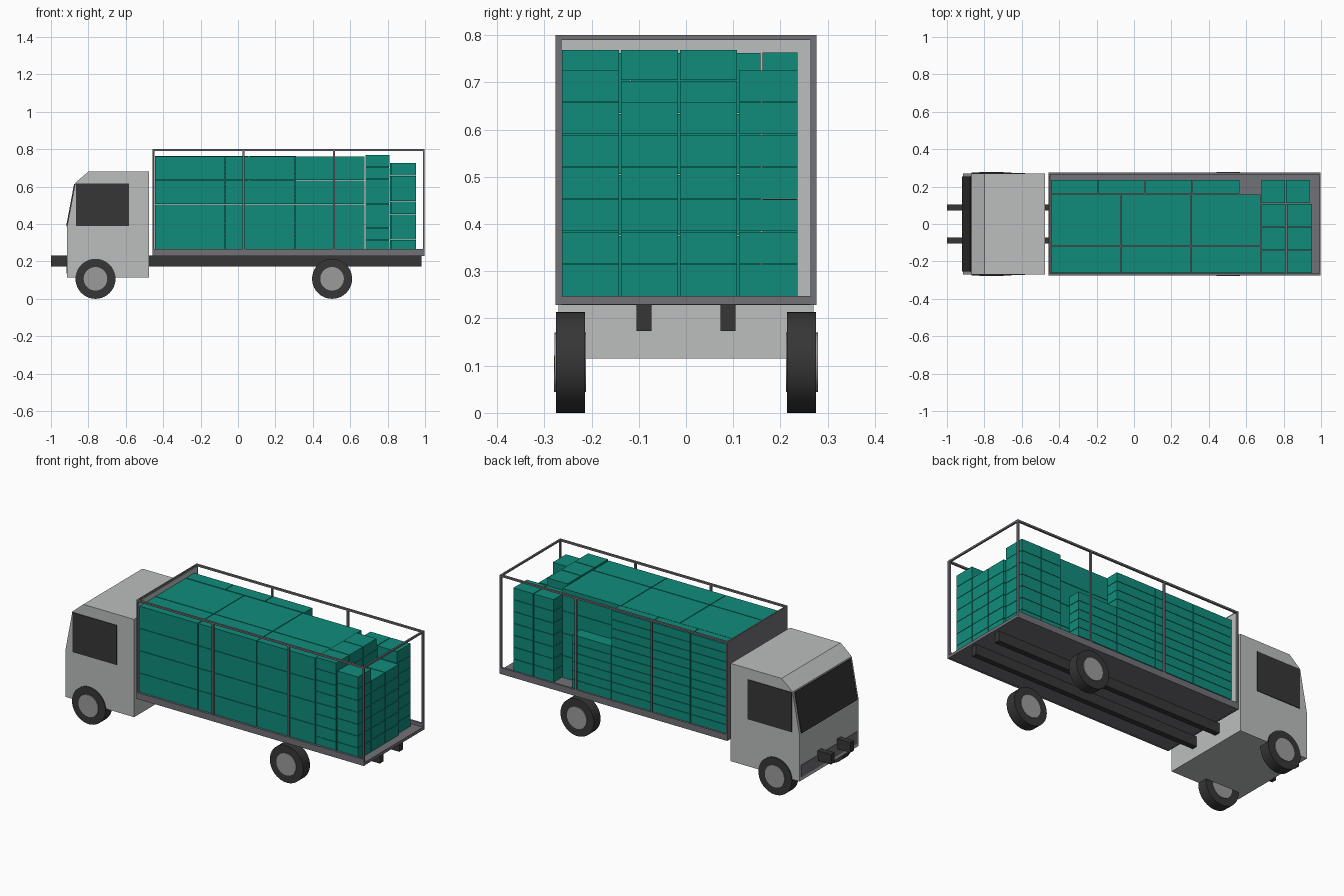
import bpy, bmesh, math
from mathutils import Matrix, Vector

if "Cube" in bpy.data.objects:
    bpy.data.objects.remove(bpy.data.objects["Cube"])


def material(name, rgb):
    m = bpy.data.materials.new(name)
    m.diffuse_color = (*rgb, 1)
    m.use_nodes = True
    m.node_tree.nodes["Principled BSDF"].inputs["Base Color"].default_value = m.diffuse_color
    return m


TEAL = material("teal_box", (0.005, 0.262, 0.198))
CAB = material("pale_grey", (0.50, 0.52, 0.515))
FRAME = material("frame_grey", (0.165, 0.165, 0.185))
DARK = material("near_black", (0.037, 0.037, 0.037))
HUB = material("hub_grey", (0.33, 0.33, 0.33))


def finish(name, bm, mat):
    bmesh.ops.recalc_face_normals(bm, faces=bm.faces)
    me = bpy.data.meshes.new(name)
    bm.to_mesh(me)
    bm.free()
    me.materials.append(mat)
    ob = bpy.data.objects.new(name, me)
    bpy.context.collection.objects.link(ob)
    return ob


def add_box(bm, x0, x1, y0, y1, z0, z1):
    size = Matrix.Diagonal((x1 - x0, y1 - y0, z1 - z0, 1))
    place = Matrix.Translation(((x0 + x1) / 2, (y0 + y1) / 2, (z0 + z1) / 2))
    bmesh.ops.create_cube(bm, size=1, matrix=place @ size)


def box(name, mat, *bounds):
    bm = bmesh.new()
    add_box(bm, *bounds)
    return finish(name, bm, mat)


def prism(name, mat, profile, half_width):
    """Side profile in x and z, extruded across y."""
    bm = bmesh.new()
    face = bm.faces.new([bm.verts.new((x, -half_width, z)) for x, z in profile])
    geo = bmesh.ops.extrude_face_region(bm, geom=[face])["geom"]
    verts = [v for v in geo if isinstance(v, bmesh.types.BMVert)]
    bmesh.ops.translate(bm, verts=verts, vec=(0, 2 * half_width, 0))
    return finish(name, bm, mat)


def disc(name, mat, x, y0, y1, z, r):
    bm = bmesh.new()
    place = Matrix.Translation((x, (y0 + y1) / 2, z)) @ Matrix.Rotation(math.pi / 2, 4, 'X')
    bmesh.ops.create_cone(bm, cap_ends=True, segments=40, radius1=r, radius2=r,
                          depth=abs(y1 - y0), matrix=place)
    ob = finish(name, bm, mat)
    bpy.context.view_layer.objects.active = ob
    ob.select_set(True)
    bpy.ops.object.shade_smooth_by_angle(angle=math.radians(35))
    ob.select_set(False)


def stack(name, x0, x1, y0, y1, rows, height, gap=0.004):
    """Pile of equal boxes resting on the load floor."""
    bm = bmesh.new()
    g = gap / 2
    for i in range(rows):
        z = 0.248 + i * height
        add_box(bm, x0 + g, x1 - g, y0 + g, y1 - g, z, z + height - 0.002)
    finish(name, bm, TEAL)


# Cab body
prism("cab", CAB, [(-0.475, 0.115), (-0.475, 0.68), (-0.80, 0.68), (-0.87, 0.62),
                   (-0.915, 0.38), (-0.915, 0.115)], 0.27)

# Windscreen: thin plate along the slanted cab front
low, high = Vector((-0.915, 0.38)), Vector((-0.87, 0.62))
a, b = low.lerp(high, 0.03), low.lerp(high, 0.97)
out = Vector((-0.005, 0.001))
prism("windscreen", DARK, [a, b, b + out, a + out], 0.255)

# Front grille panel
box("grille", FRAME, -0.918, -0.91, -0.255, 0.255, 0.135, 0.205)

for s, side in ((-1, "right"), (1, "left")):
    # Side window
    box("side_window_" + side, DARK, -0.867, -0.584, *sorted((s * 0.268, s * 0.274)), 0.388, 0.617)
    # Chassis rail
    box("chassis_rail_" + side, DARK, -1.0, 0.98, s * 0.089 - 0.016, s * 0.089 + 0.016, 0.173, 0.231)
    # Wheels
    for x, end in ((-0.762, "front"), (0.503, "rear")):
        disc(f"{end}_tyre_{side}", DARK, x, s * 0.214, s * 0.275, 0.107, 0.107)
        disc(f"{end}_hub_{side}", HUB, x, s * 0.212, s * 0.279, 0.107, 0.063)
    # Bed side rail, top rail and posts
    ys = sorted((s * 0.264, s * 0.276))
    box("bed_side_rail_" + side, FRAME, -0.455, 0.998, *ys, 0.229, 0.266)
    box("top_rail_" + side, FRAME, -0.455, 0.998, *ys, 0.79, 0.80)
    for i, x in enumerate((0.03, 0.513, 0.993)):
        box(f"post_{side}_{i + 1}", FRAME, x - 0.005, x + 0.005, *ys, 0.26, 0.795)

# Load floor, rear top rail and headboard with pale lining
box("load_floor", FRAME, -0.455, 0.998, -0.275, 0.275, 0.23, 0.247)
box("rear_top_rail", FRAME, 0.988, 0.998, -0.27, 0.27, 0.79, 0.80)
box("headboard", FRAME, -0.457, -0.449, -0.276, 0.276, 0.229, 0.80)
box("headboard_lining", CAB, -0.45, -0.447, -0.264, 0.264, 0.247, 0.79)

# Main load: three lengths of large boxes, two rows across
for i in range(3):
    x = -0.447 + i * 0.3755
    stack(f"large_boxes_{i + 1}", x, x + 0.3755, -0.265, -0.118, 4, 0.129)
    stack(f"wide_boxes_{i + 1}", x, x + 0.3755, -0.118, 0.16, 4, 0.129)

# Flat boxes along the far side, the last pile lower
for i in range(4):
    x = -0.447 + i * 0.253
    stack(f"flat_boxes_{i + 1}", x, x + 0.253, 0.16, 0.238, 6 if i == 3 else 10, 0.0517)

# Small boxes at the rear, two piles deep and four across
for i, rows in enumerate((7, 6, 6)):
    y = -0.265 + i * 0.125
    stack(f"small_boxes_inner_{i + 1}", 0.68, 0.812, y, y + 0.125, 8, 0.0653)
    stack(f"small_boxes_rear_{i + 1}", 0.816, 0.953, y, y + 0.125, rows, 0.0685)
stack("small_boxes_inner_4", 0.68, 0.81, 0.11, 0.238, 7, 0.0685)
stack("small_boxes_rear_4", 0.81, 0.94, 0.11, 0.238, 7, 0.0685)
